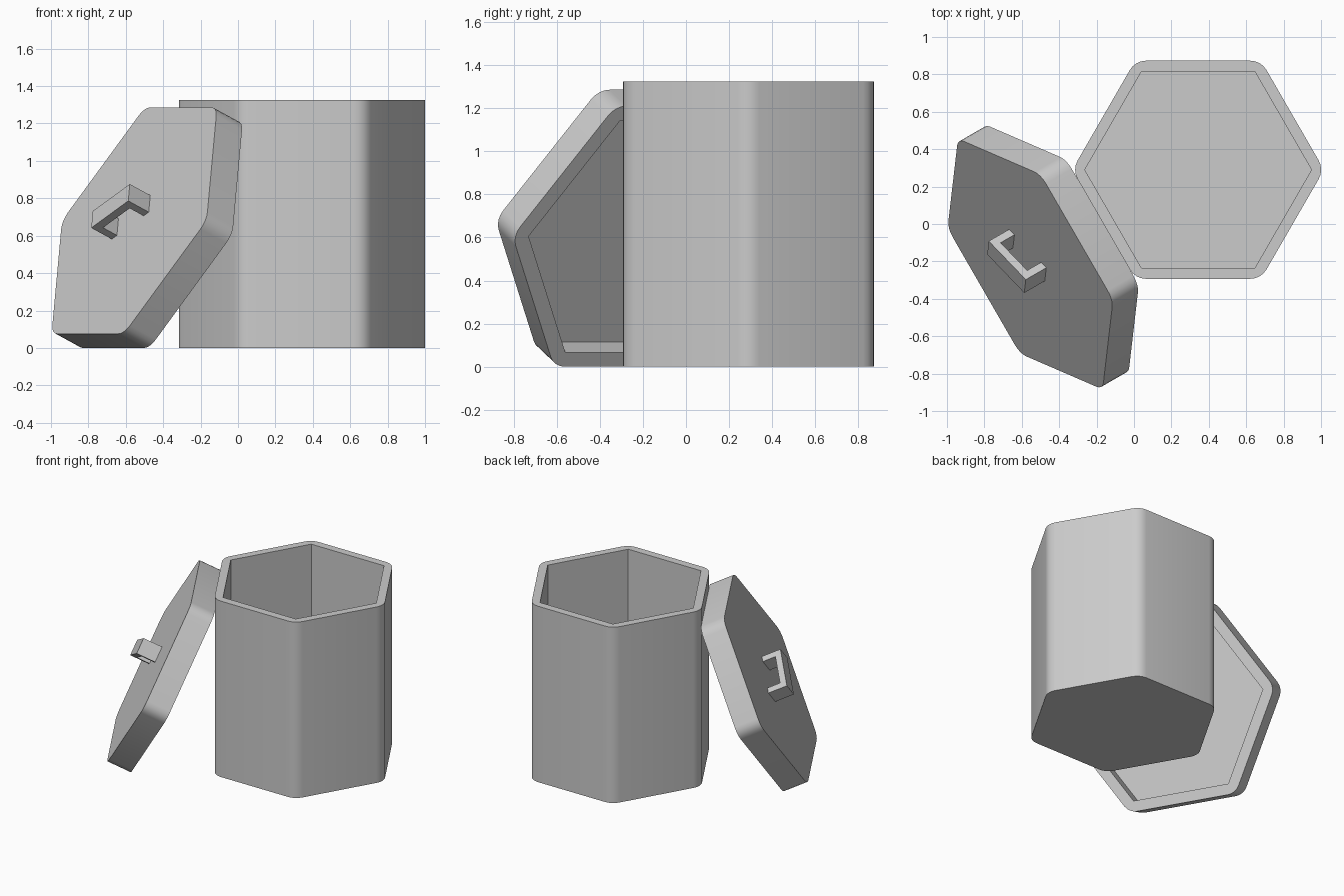
import bpy, bmesh
from math import sin, cos, pi, radians
from mathutils import Vector, Matrix

if "Cube" in bpy.data.objects:
    bpy.data.objects.remove(bpy.data.objects["Cube"])


def hex_cup(name, apothem, inner_apothem, height, floor, radius, segs=4):
    """Hexagonal cup, open at +z: rounded outer corners, sharp inner corners."""
    bm = bmesh.new()
    R, Ri = apothem / cos(pi / 6), inner_apothem / cos(pi / 6)
    outline = []
    for i in range(6):
        a = i * pi / 3
        c = (R - radius / cos(pi / 6))
        for k in range(segs + 1):
            b = a - pi / 6 + k * pi / 3 / segs
            outline.append((c * cos(a) + radius * cos(b), c * sin(a) + radius * sin(b)))
    inner = [(Ri * cos(i * pi / 3), Ri * sin(i * pi / 3)) for i in range(6)]

    def ring(pts, z):
        return [bm.verts.new((x, y, z)) for x, y in pts]

    ob, ot = ring(outline, 0), ring(outline, height)
    it, ib = ring(inner, height), ring(inner, floor)
    # walls
    n = len(ob)
    for i in range(n):
        j = (i + 1) % n
        bm.faces.new((ob[i], ob[j], ot[j], ot[i]))
    for i in range(6):
        j = (i + 1) % 6
        bm.faces.new((it[i], it[j], ib[j], ib[i]))
        # rim: corner fan, then straight strip
        s = i * (segs + 1)
        bm.faces.new(ot[s:s + segs + 1] + [it[i]])
        bm.faces.new((ot[s + segs], ot[(s + segs + 1) % n], it[j], it[i]))
    bm.faces.new(ob[::-1])
    bm.faces.new(ib)
    return finish(bm, name, True)


def finish(bm, name, smooth=False):
    bmesh.ops.recalc_face_normals(bm, faces=bm.faces)
    me = bpy.data.meshes.new(name)
    bm.to_mesh(me)
    bm.free()
    ob = bpy.data.objects.new(name, me)
    bpy.context.collection.objects.link(ob)
    if smooth:
        bpy.ops.object.select_all(action='DESELECT')
        ob.select_set(True)
        bpy.context.view_layer.objects.active = ob
        bpy.ops.object.shade_smooth_by_angle(angle=radians(30))
    return ob


def frame(x, y, z, origin):
    m = Matrix((x, y, z)).transposed().to_4x4()
    m.translation = origin
    return m


# Container
centre = Vector((0.343, 0.29, 0))
A = 0.583
body = hex_cup("container", A, 0.525, 1.325, 0.058, 0.10)
body.location = centre

# Axes of the leaning lid: t along its edge, w up the slope, n outward
tilt = radians(25.4)
LA, LH = 0.67, 0.176
u = Vector((-cos(pi / 6), -0.5, 0))
up = Vector((0, 0, 1))
t = Vector((0.5, -cos(pi / 6), 0))
w = -u * sin(tilt) + up * cos(tilt)
n = u * cos(tilt) + up * sin(tilt)
lid_top = centre + u * (A + LA * sin(tilt)) + up * LA * cos(tilt) - t * 0.012 + n * LH

# Lid, recess facing the container
lid = hex_cup("lid", LA, 0.596, LH, LH - 0.112, 0.10)
lid.matrix_world = frame(t, -w, -n, lid_top)

# Bracket handle, extruded from a C profile
L, H, T, W = 0.16, 0.14, 0.045, 0.115
profile = [(-L, 0), (-L, H), (L, H), (L, 0), (L - T, 0), (L - T, H - T), (T - L, H - T), (T - L, 0)]
bm = bmesh.new()
face = bm.faces.new([bm.verts.new((x, -W / 2, z)) for x, z in profile])
ext = bmesh.ops.extrude_face_region(bm, geom=[face])
bmesh.ops.translate(bm, vec=(0, W, 0), verts=[v for v in ext["geom"] if isinstance(v, bmesh.types.BMVert)])
handle = finish(bm, "lid_handle")
e1 = t * cos(pi / 6) + w * 0.5
e2 = -t * 0.5 + w * cos(pi / 6)
handle.matrix_world = frame(e1, e2, n, lid_top - t * 0.05 + w * 0.02)
